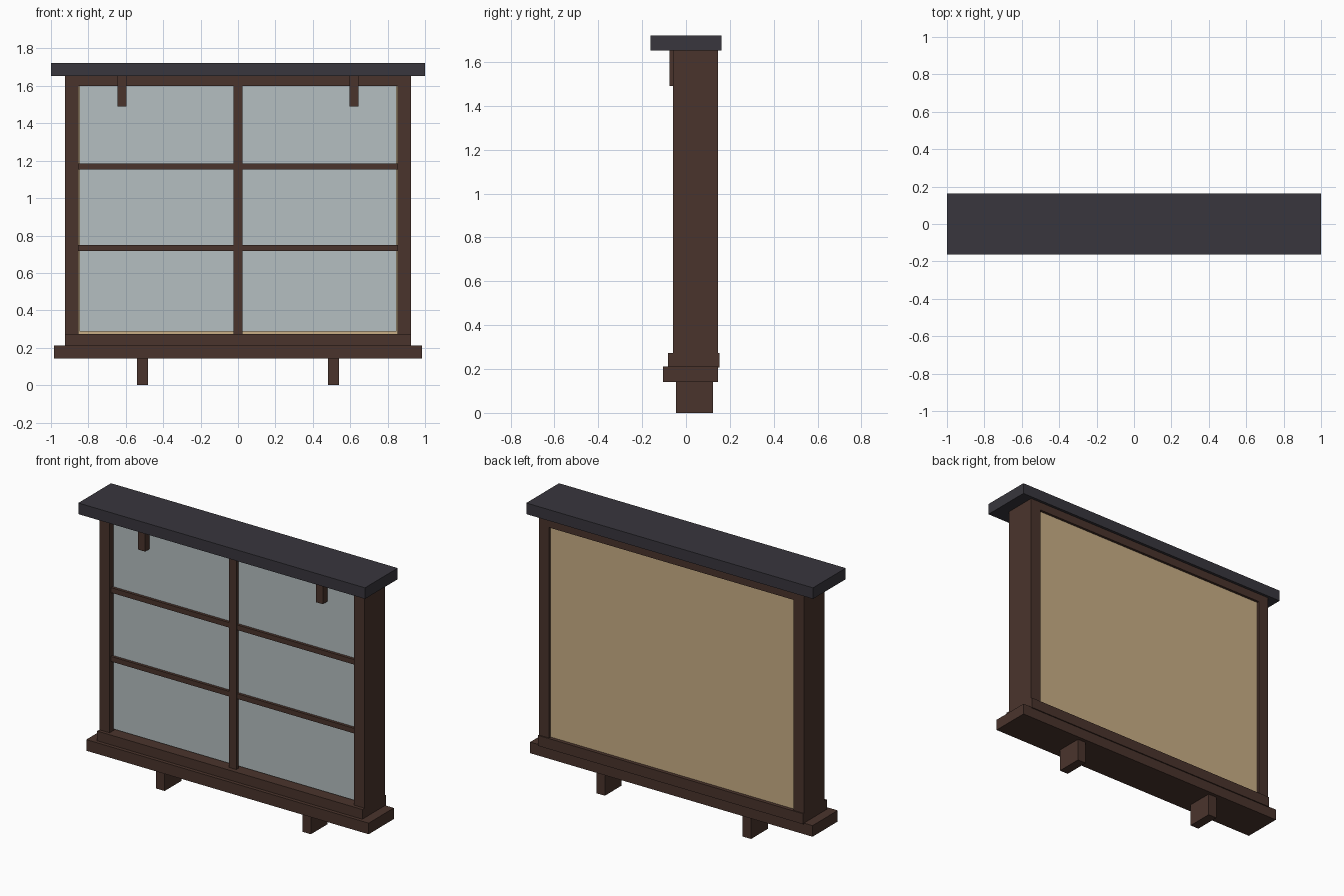
import bpy

cube = bpy.data.objects.get("Cube")
if cube:
    bpy.data.objects.remove(cube, do_unlink=True)


def material(name, rgb):
    """Flat material from 0-255 display colour, stored as linear."""
    linear = [((c / 255 + 0.055) / 1.055) ** 2.4 for c in rgb] + [1]
    mat = bpy.data.materials.new(name)
    mat.use_nodes = True
    mat.diffuse_color = linear
    shader = mat.node_tree.nodes["Principled BSDF"]
    shader.inputs["Base Color"].default_value = linear
    shader.inputs["Roughness"].default_value = 0.8
    return mat


wood = material("dark_wood", (74, 52, 44))
slate = material("slate", (56, 54, 61))
glass = material("pale_glass", (181, 191, 193))
tan = material("tan_panel", (202, 175, 134))


def box(name, xs, ys, zs, mat):
    """Box filling the given x, y and z ranges."""
    bpy.ops.mesh.primitive_cube_add(size=1)
    obj = bpy.context.object
    obj.name = name
    spans = (xs, ys, zs)
    for v in obj.data.vertices:
        v.co = [lo + (c + 0.5) * (hi - lo) for c, (lo, hi) in zip(v.co, spans)]
    obj.data.materials.append(mat)
    return obj


def pair(name, x_in, x_out, ys, zs, mat):
    """Matching boxes on the left and right."""
    box("left_" + name, (x_in, x_out), ys, zs, mat)
    box("right_" + name, (-x_out, -x_in), ys, zs, mat)


# Roof cap
box("roof_cap", (-1, 1), (-0.163, 0.163), (1.652, 1.722), slate)

# Frame
depth = (-0.06, 0.146)
pair("post", 0.853, 0.925, depth, (0.21, 1.652), wood)
box("top_rail", (-0.853, 0.853), depth, (1.6, 1.652), wood)
box("bottom_rail", (-0.925, 0.925), (-0.082, 0.153), (0.207, 0.273), wood)
box("sill", (-0.985, 0.985), (-0.105, 0.146), (0.142, 0.212), wood)

# Feet and hanging brackets
pair("foot", 0.48, 0.54, (-0.045, 0.123), (0, 0.142), wood)
pair("bracket", 0.595, 0.645, (-0.075, -0.03), (1.49, 1.652), wood)

# Glazing with its backing panel
box("glass_pane", (-0.848, 0.848), (-0.03, -0.015), (0.287, 1.6), glass)
box("back_panel", (-0.853, 0.853), (0.11, 0.13), (0.273, 1.6), tan)

# Glazing bars
box("vertical_bar", (-0.025, 0.025), (-0.052, -0.03), (0.273, 1.6), wood)
for label, z in (("lower", 0.734), ("upper", 1.168)):
    box(label + "_bar", (-0.853, 0.853), (-0.048, -0.03), (z - 0.016, z + 0.016), wood)
